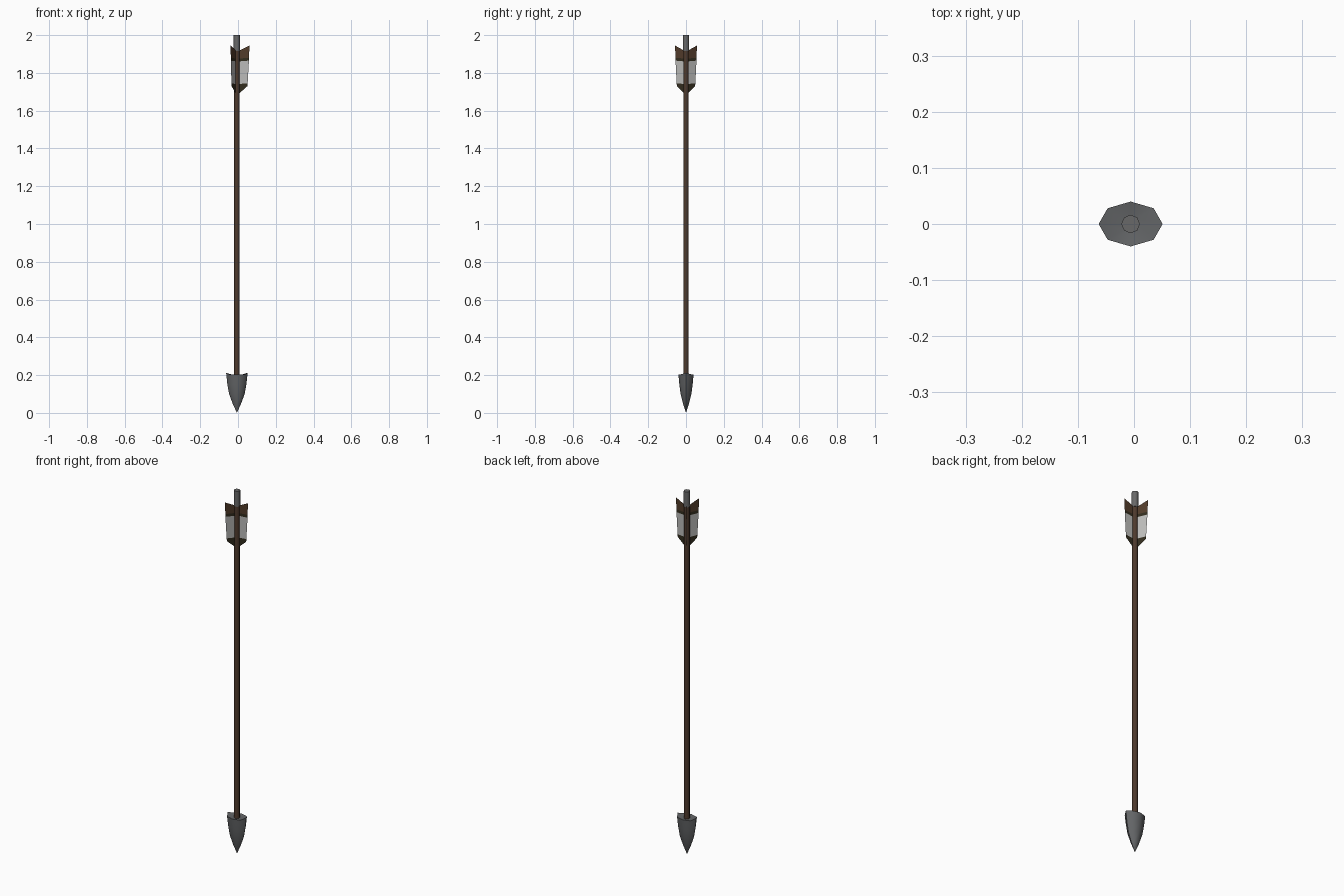
import bpy, bmesh, math

if "Cube" in bpy.data.objects:
    bpy.data.objects.remove(bpy.data.objects["Cube"])

CX = -0.006  # shaft axis is slightly off the centre of the bounding box


def mat(name, col):
    m = bpy.data.materials.new(name)
    m.diffuse_color = (*col, 1)
    m.use_nodes = True
    m.node_tree.nodes["Principled BSDF"].inputs["Base Color"].default_value = m.diffuse_color
    return m


wood = mat("dark wood", (0.075, 0.042, 0.026))
steel = mat("dark steel", (0.125, 0.13, 0.135))
nock_grey = mat("nock grey", (0.14, 0.14, 0.14))
white = mat("feather white", (0.50, 0.50, 0.49))
brown = mat("feather brown", (0.085, 0.045, 0.024))
olive = mat("feather dark olive", (0.032, 0.026, 0.013))


def finish(bm, name, mats, angle=None):
    me = bpy.data.meshes.new(name)
    bm.to_mesh(me)
    bm.free()
    ob = bpy.data.objects.new(name, me)
    bpy.context.collection.objects.link(ob)
    for m in mats:
        me.materials.append(m)
    ob.location.x = CX
    if angle:
        bpy.ops.object.select_all(action='DESELECT')
        ob.select_set(True)
        bpy.context.view_layer.objects.active = ob
        bpy.ops.object.shade_smooth_by_angle(angle=math.radians(angle))
    return ob


def rod(name, r, z0, z1, m):
    bm = bmesh.new()
    bmesh.ops.create_cone(bm, cap_ends=True, segments=8, radius1=r, radius2=r, depth=z1 - z0)
    bmesh.ops.translate(bm, verts=bm.verts, vec=(0, 0, (z0 + z1) / 2))
    return finish(bm, name, [m], 50)


# Shaft and nock
rod("shaft", 0.0145, 0.17, 1.92, wood)
rod("nock", 0.0165, 1.915, 2.0, nock_grey)

# Arrowhead: flattened octagonal rings, back corners raised into barbs
bm = bmesh.new()
section = [(0.057, 0), (0.041, 0.028), (0, 0.04), (-0.041, 0.028),
           (-0.057, 0), (-0.041, -0.028), (0, -0.04), (0.041, -0.028)]
tip = bm.verts.new((0, 0, 0))
rings = []
for z, s in [(0.05, 0.40), (0.10, 0.72), (0.15, 0.88), (0.204, 1.0)]:
    lift = 0.008 if s == 1.0 else 0
    rings.append([bm.verts.new((x * s, y * s, z + lift * (y == 0))) for x, y in section])
rings.append([bm.verts.new((0.013 * math.cos(i * math.pi / 4),
                            0.013 * math.sin(i * math.pi / 4), 0.198)) for i in range(8)])
for i in range(8):
    j = (i + 1) % 8
    bm.faces.new((tip, rings[0][j], rings[0][i]))
    for a, b in zip(rings, rings[1:]):
        bm.faces.new((a[i], a[j], b[j], b[i]))
bm.faces.new(rings[-1])
bmesh.ops.recalc_face_normals(bm, faces=bm.faces)
finish(bm, "arrowhead", [steel], 50)

# Fletching: three thin vanes in coloured bands (inner z, outer z, outer radius)
rows = [(1.68, 1.73, 0.056), (1.74, 1.745, 0.057), (1.86, 1.865, 0.064),
        (1.875, 1.88, 0.064), (1.912, 1.945, 0.067)]
for k in range(3):
    a = math.radians(120 * k)
    bm = bmesh.new()
    pairs = [(bm.verts.new((0, 0, zi)),
              bm.verts.new((r * math.cos(a), r * math.sin(a), zo))) for zi, zo, r in rows]
    for (p, q), (s, t), band in zip(pairs, pairs[1:], (0, 1, 0, 2)):
        bm.faces.new((p, q, t, s)).material_index = band
    finish(bm, f"fletching_{k + 1}", [olive, white, brown])
